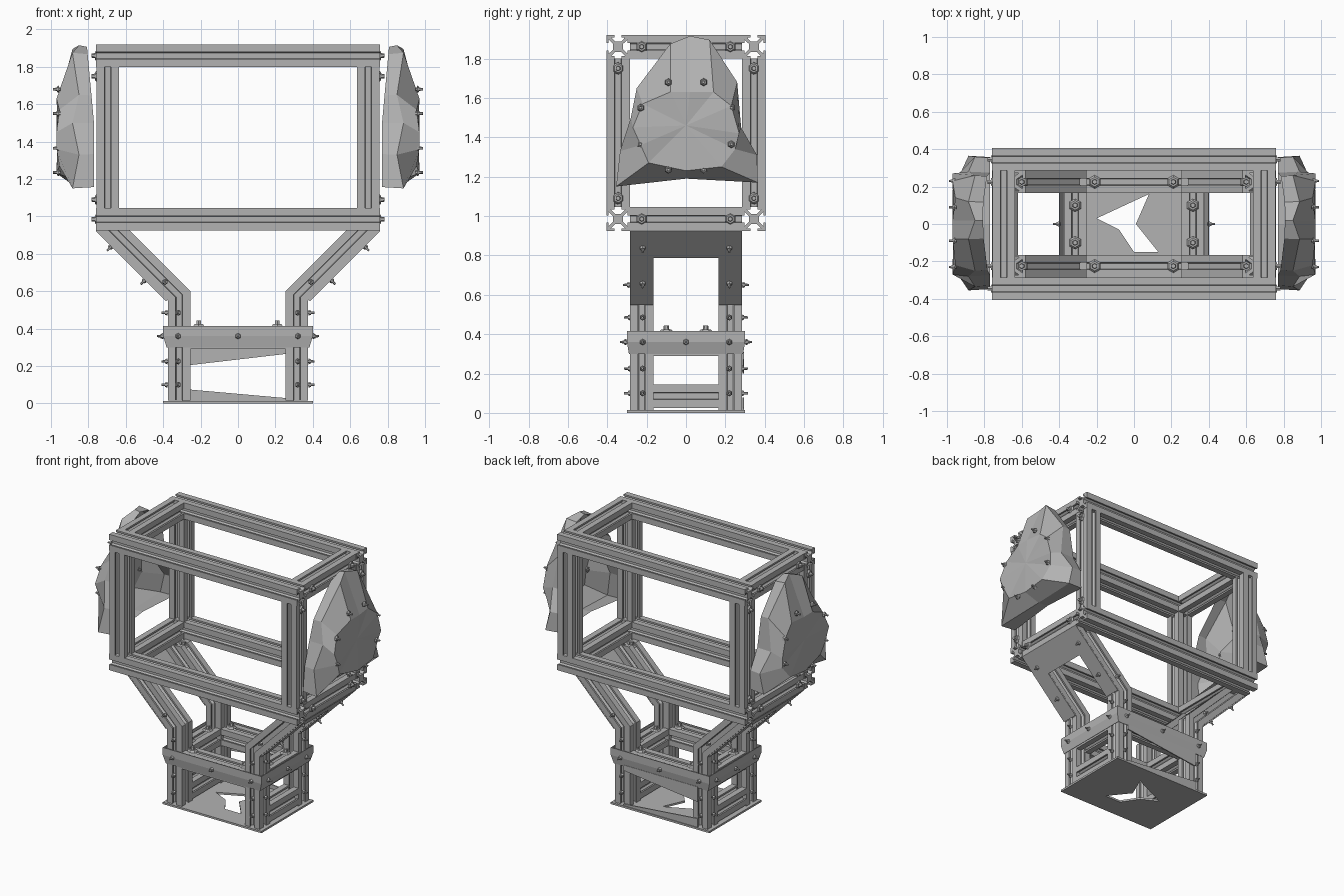
import bpy, bmesh
from mathutils import Vector, Matrix

cube = bpy.data.objects.get("Cube")
if cube:
    bpy.data.objects.remove(cube)

grey = bpy.data.materials.new("brushed_grey")
grey.use_nodes = True
grey.diffuse_color = (0.45, 0.45, 0.45, 1)
grey.node_tree.nodes["Principled BSDF"].inputs["Base Color"].default_value = (0.45, 0.45, 0.45, 1)


def finish(name, bm):
    bmesh.ops.recalc_face_normals(bm, faces=bm.faces)
    mesh = bpy.data.meshes.new(name)
    bm.to_mesh(mesh)
    bm.free()
    mesh.materials.append(grey)
    obj = bpy.data.objects.new(name, mesh)
    bpy.context.collection.objects.link(obj)
    return obj


def loft(bm, rings, caps=True):
    """Skin a list of point rings."""
    rows = [[bm.verts.new(p) for p in ring] for ring in rings]
    n = len(rows[0])
    for a, b in zip(rows, rows[1:]):
        for i in range(n):
            j = (i + 1) % n
            bm.faces.new((a[i], a[j], b[j], b[i]))
    if caps:
        bm.faces.new(rows[0])
        bm.faces.new(rows[-1])
    return rows


# Slotted rail cross-section: one side turned four times
H = 0.06
half = [(-H, -H), (-0.018, -H), (-0.018, -H + 0.012), (-0.036, -H + 0.012), (-0.015, -0.026)]
side = half + [(-x, y) for x, y in reversed(half[1:])]
profile = []
for turn in range(4):
    for x, y in side:
        for _ in range(turn):
            x, y = -y, x
        profile.append((x, y))


def rail(name, stations):
    """Sweep the slotted section through (centre, u, v) stations."""
    bm = bmesh.new()
    loft(bm, [[Vector(c) + Vector(u) * p + Vector(v) * q for p, q in profile] for c, u, v in stations])
    return finish(name, bm)


def straight(name, centre, axis, length):
    u, v = Vector((0, 0, 0)), Vector((0, 0, 0))
    u[(axis + 1) % 3] = v[(axis + 2) % 3] = 1
    d = Vector((0, 0, 0))
    d[axis] = length / 2
    return rail(name, [(Vector(centre) - d, u, v), (Vector(centre) + d, u, v)])


def sheet(name, points, thickness=0.008):
    bm = bmesh.new()
    bm.faces.new([bm.verts.new(p) for p in points])
    obj = finish(name, bm)
    mod = obj.modifiers.new("thickness", 'SOLIDIFY')
    mod.thickness = thickness
    mod.offset = 0
    return obj


def screws(name, spots, size=0.016):
    """Hex-headed screws at (position, outward direction)."""
    bm = bmesh.new()
    for pos, direction in spots:
        d = Vector(direction).normalized()
        turn = d.to_track_quat('Z', 'Y').to_matrix().to_4x4()
        for r, depth, shift in ((size, 0.012, 0.008), (size * 0.5, 0.04, 0.014)):
            bmesh.ops.create_cone(bm, cap_ends=True, segments=6, radius1=r, radius2=r * 0.7, depth=depth,
                                  matrix=Matrix.Translation(Vector(pos) + d * shift) @ turn)
    return finish(name, bm)


SIGNS = (-1, 1)
LOW, HIGH = 0.985, 1.86

# Upper box frame
for sy in SIGNS:
    for z, level in ((LOW, "lower"), (HIGH, "upper")):
        straight(f"{level}_long_rail", (0, sy * 0.345, z), 0, 1.52)
    for sx in SIGNS:
        straight("corner_post", (sx * 0.697, sy * 0.345, (LOW + HIGH) / 2), 2, HIGH - LOW - 0.12)
for sx in SIGNS:
    for z, level in ((LOW, "lower"), (HIGH, "upper")):
        straight(f"{level}_cross_rail", (sx * 0.697, 0, z), 1, 0.57)

# Bent legs and the rails joining them
for sx in SIGNS:
    for sy in SIGNS:
        y = sy * 0.225
        v = (0, 1, 0)
        rail("bent_leg", [((sx * 0.315, y, 0.015), (sx, 0, 0), v),
                          ((sx * 0.315, y, 0.575), (sx, 0, -0.414), v),
                          ((sx * 0.665, y, 0.925), (sx * 1.414, 0, 0), v)])
    straight("foot_cross_rail", (sx * 0.315, 0, 0.085), 1, 0.33)
    straight("collar_cross_rail", (sx * 0.315, 0, 0.35), 1, 0.33)
for sy in SIGNS:
    straight("collar_long_rail", (0, sy * 0.225, 0.35), 0, 0.51)

# Collar band around the legs
bm = bmesh.new()
band = [(0.4, 0.3, 0.415), (0.4, 0.3, 0.36), (0.382, 0.29, 0.30)]
loft(bm, [[(sx * x, sy * y, z) for sx, sy in ((-1, -1), (1, -1), (1, 1), (-1, 1))] for x, y, z in band], False)
collar = finish("collar_band", bm)
wall = collar.modifiers.new("thickness", 'SOLIDIFY')
wall.thickness = 0.008

# Skewed rear panels
sheet("rear_collar_panel", [(-0.3, 0.29, 0.2), (0.3, 0.29, 0.27), (0.3, 0.29, 0.31), (-0.3, 0.29, 0.31)])
sheet("rear_foot_panel", [(-0.3, 0.29, 0.01), (0.3, 0.29, 0.01), (0.3, 0.29, 0.025), (-0.3, 0.29, 0.078)])

# Base plate with a jagged opening, made as two pieces meeting at its ends
hole_top = [(-0.2, 0.03), (0.08, 0.16), (0.01, 0.0), (0.13, -0.15)]
hole_low = [(-0.2, 0.03), (-0.08, -0.03), (0.0, -0.15), (0.13, -0.15)]
for name, edge, y in (("base_plate_rear", hole_top, 0.3), ("base_plate_front", hole_low, -0.3)):
    outline = [(-0.4, 0.03)] + edge + [(0.4, -0.15), (0.4, y), (-0.4, y)]
    bm = bmesh.new()
    loft(bm, [[(x, yy, z) for x, yy in outline] for z in (0, 0.014)])
    finish(name, bm)

# U-shaped gusset plates under the sloping legs
gusset = [(-0.285, 0.925), (0.285, 0.925), (0.285, 0.55), (0.165, 0.55),
          (0.165, 0.79), (-0.165, 0.79), (-0.165, 0.55), (-0.285, 0.55)]
for sx in SIGNS:
    sheet("gusset_plate", [(sx * (z - 0.168), y, z) for y, z in gusset])

# Faceted side pods: (y, z) of the rim and of the facing disc
rim = [(0.02, 1.915), (0.12, 1.895), (0.26, 1.68), (0.28, 1.45), (0.36, 1.31), (0.365, 1.17),
       (0.0, 1.19), (-0.355, 1.15), (-0.335, 1.33), (-0.28, 1.5), (-0.25, 1.65), (-0.08, 1.875)]
disc = [(0.02, 1.63), (0.14, 1.63), (0.23, 1.56), (0.27, 1.42), (0.25, 1.34), (0.18, 1.25),
        (0.0, 1.23), (-0.19, 1.27), (-0.23, 1.36), (-0.27, 1.45), (-0.22, 1.57), (-0.08, 1.63)]
for sx in SIGNS:
    bm = bmesh.new()
    back = [(sx * (0.77 + max(0, z - 1.5) * 0.09), y * 0.98, 1.5 + (z - 1.5) * 0.98) for y, z in rim]
    front = [(sx * (0.85 + 0.035 * (i % 2)), y, z) for i, (y, z) in enumerate(rim)]
    face = [(sx * (0.97 - 0.015 * (i % 3 == 1)), y, z) for i, (y, z) in enumerate(disc)]
    rows = loft(bm, [back, front, face], False)
    hub = bm.verts.new((sx * 0.965, 0, 1.46))
    for i, vert in enumerate(rows[-1]):
        bm.faces.new((vert, rows[-1][(i + 1) % len(rim)], hub))
    finish("side_pod", bm)

# Screws: pods, frame ends, legs and rails
pod, ends, legs, tops = [], [], [], []
for sx in SIGNS:
    for sy in SIGNS:
        for y, z in ((0.09, 1.68), (0.23, 1.55), (0.23, 1.365), (0.09, 1.235)):
            pod.append(((sx * 0.955, sy * y, z), (sx, 0, 0)))
        for y, z in ((0.225, LOW), (0.225, HIGH), (0.345, 1.09), (0.345, 1.75)):
            ends.append(((sx * 0.75, sy * y, z), (sx, 0, 0)))
        for z in (0.1, 0.225, 0.36, 0.485):
            out = 0.022 if z == 0.36 else 0
            legs.append(((sx * (0.375 + out), sy * 0.22, z), (sx, 0, 0)))
            legs.append(((sx * 0.32, sy * (0.28 + out), z), (0, sy, 0)))
        legs.append(((sx * 0.39, sy * 0.285, 0.65), (0, sy, 0)))
        for z in (0.66, 0.84):
            legs.append(((sx * (z - 0.163), sy * 0.22, z), (sx, 0, -1)))
        tops.append(((sx * 0.21, sy * 0.225, 0.41), (0, 0, 1)))
        tops.append(((sx * 0.315, sy * 0.1, 0.41), (0, 0, 1)))
        tops.append(((sx * 0.6, sy * 0.225, 0.9), (0, 0, 1)))
for sy in SIGNS:
    legs.append(((0, sy * 0.3, 0.36), (0, sy, 0)))
for sx in SIGNS:
    legs.append(((sx * 0.4, 0, 0.36), (sx, 0, 0)))
screws("pod_screws", pod, 0.02)
screws("frame_end_screws", ends, 0.032)
screws("leg_screws", legs)
screws("rail_screws", tops, 0.036)
